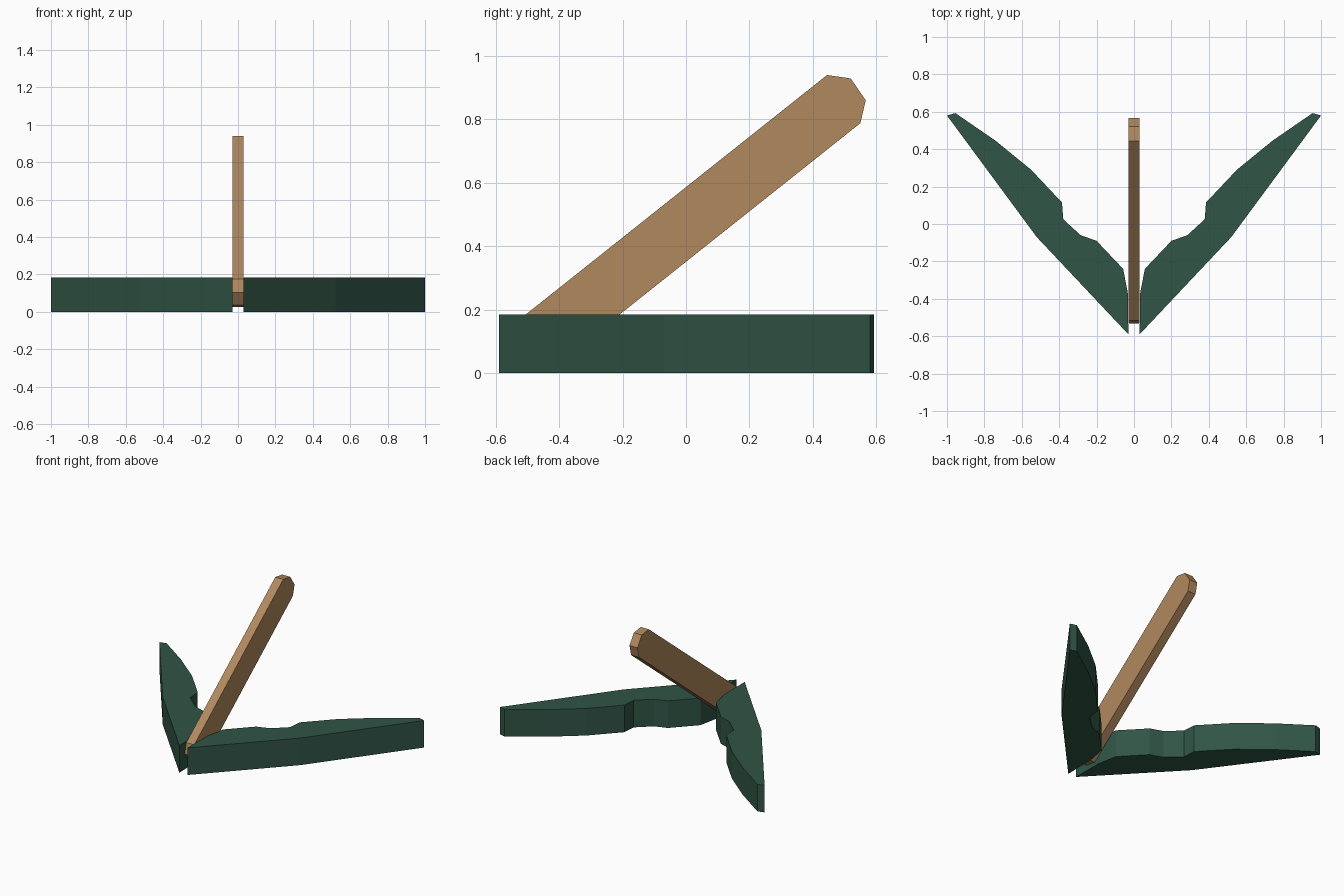
import bpy, bmesh

if "Cube" in bpy.data.objects:
    bpy.data.objects.remove(bpy.data.objects["Cube"])


def material(name, color):
    mat = bpy.data.materials.new(name)
    mat.diffuse_color = (*color, 1)
    mat.use_nodes = True
    mat.node_tree.nodes["Principled BSDF"].inputs["Base Color"].default_value = mat.diffuse_color
    return mat


def prism(name, points, offset, mat):
    """Extrude a closed outline of 3D points along an offset vector."""
    bm = bmesh.new()
    face = bm.faces.new([bm.verts.new(p) for p in points])
    ext = bmesh.ops.extrude_face_region(bm, geom=[face])
    moved = [g for g in ext["geom"] if isinstance(g, bmesh.types.BMVert)]
    bmesh.ops.translate(bm, verts=moved, vec=offset)
    bmesh.ops.recalc_face_normals(bm, faces=bm.faces)
    mesh = bpy.data.meshes.new(name)
    bm.to_mesh(mesh)
    bm.free()
    mesh.materials.append(mat)
    obj = bpy.data.objects.new(name, mesh)
    bpy.context.collection.objects.link(obj)
    return obj


green = material("green", (0.03, 0.09, 0.062))
wood = material("wood", (0.44, 0.25, 0.11))

# Pair of swept blades: plan outline extruded upward, one per side
blade = [(0.03, -0.59), (0.52, -0.07), (1.0, 0.58), (0.955, 0.593),
         (0.74, 0.445), (0.55, 0.29), (0.385, 0.115), (0.378, 0.025),
         (0.285, -0.06), (0.20, -0.09), (0.058, -0.24), (0.033, -0.37)]
for name, side in (("right_blade", 1), ("left_blade", -1)):
    prism(name, [(side * x, y, 0) for x, y in blade], (0, 0, 0.185), green)

# Slanted bar between the blades: the chamfered end repeats point-symmetrically
end = [(0.445, 0.94), (0.52, 0.929), (0.567, 0.86), (0.55, 0.788)]
cy, cz = 0.0175, 0.4825
bar = end + [(2 * cy - y, 2 * cz - z) for y, z in end]
prism("slanted_bar", [(-0.03, y, z) for y, z in bar], (0.06, 0, 0), wood)
